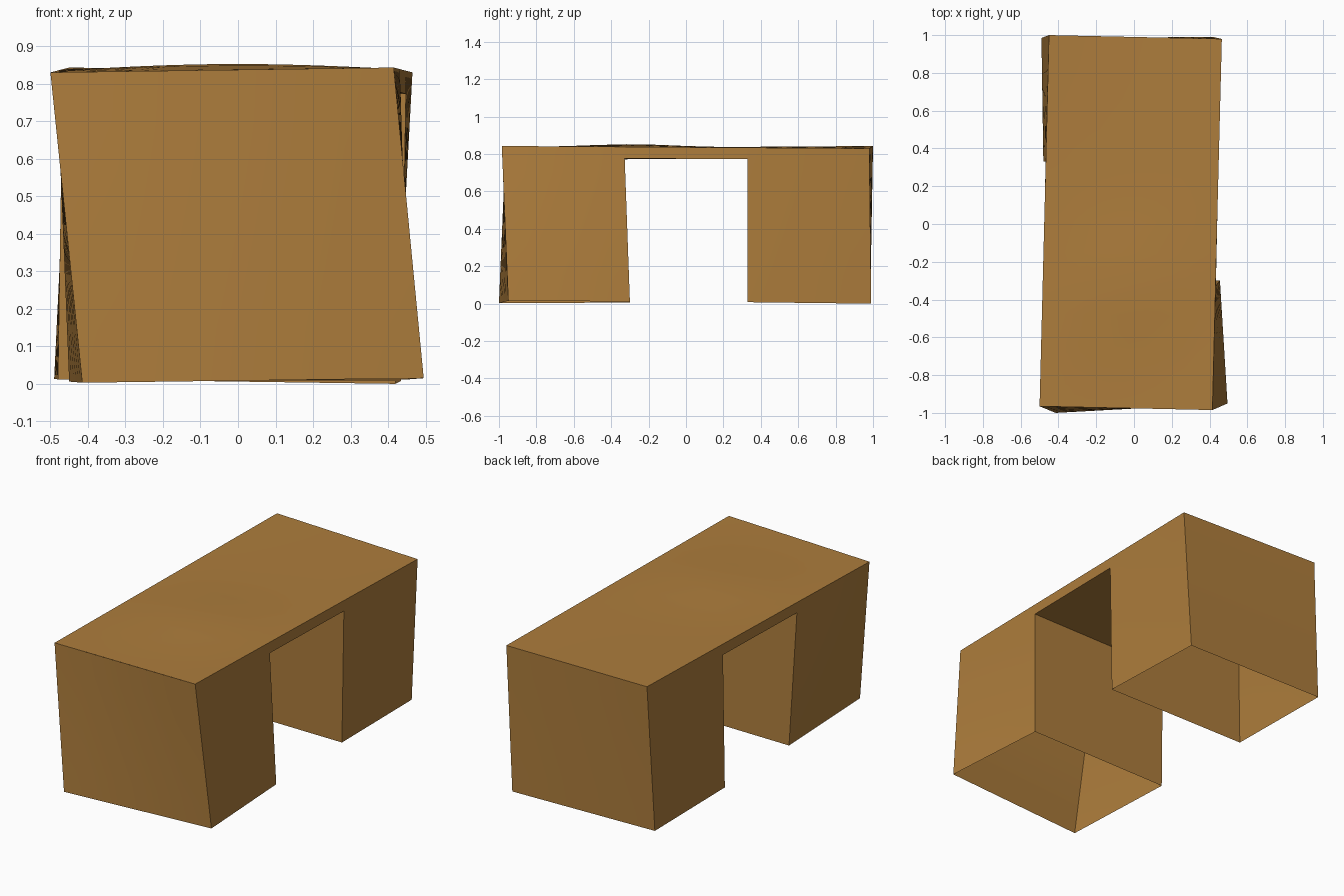
import bpy, bmesh, math
from mathutils import Vector as V

if "Cube" in bpy.data.objects:
    bpy.data.objects.remove(bpy.data.objects["Cube"])

wood = bpy.data.materials.new("warm brown wood")
wood.diffuse_color = (0.42, 0.205, 0.045, 1)
wood.use_nodes = True
wood.node_tree.nodes["Principled BSDF"].inputs["Base Color"].default_value = wood.diffuse_color

# Slightly warped desk corners, keyed by (end, side)
top = {("f", "l"): V((-0.50, -0.965, 0.83)), ("f", "r"): V((0.415, -0.985, 0.843)),
       ("b", "l"): V((-0.45, 1.0, 0.843)), ("b", "r"): V((0.465, 0.98, 0.83))}
foot = {("f", "l"): V((-0.415, -1.0, 0.003)), ("f", "r"): V((0.495, -0.95, 0.015)),
        ("b", "l"): V((-0.49, 0.985, 0.013)), ("b", "r"): V((0.42, 0.99, 0.0))}
inner_foot = {("f", "l"): V((-0.45, -0.30, 0.006)), ("f", "r"): V((0.455, -0.30, 0.012)),
              ("b", "l"): V((-0.48, 0.33, 0.012)), ("b", "r"): V((0.435, 0.33, 0.008))}


def edge_at(side, y):
    a, b = top["f", side], top["b", side]
    return a.lerp(b, (y - a.y) / (b.y - a.y))


inner_top = {(e, s): edge_at(s, -0.33 if e == "f" else 0.33) for e in "fb" for s in "lr"}
# Where the inner pedestal walls meet the underside of the top
soffit = {k: inner_top[k].lerp(inner_foot[k], 0.075) for k in inner_top}


def patch(bm, a, b, c, d, n=6, bump=None):
    """Bilinear grid over the corner loop a-b-c-d."""
    rows = []
    for i in range(n + 1):
        row = []
        for j in range(n + 1):
            p = a.lerp(b, i / n).lerp(d.lerp(c, i / n), j / n)
            if bump:
                p.z += bump(p) * math.sin(math.pi * i / n)
            row.append(bm.verts.new(p))
        rows.append(row)
    for i in range(n):
        for j in range(n):
            bm.faces.new((rows[i][j], rows[i + 1][j], rows[i + 1][j + 1], rows[i][j + 1]))


def finish(name, bm):
    bmesh.ops.remove_doubles(bm, verts=bm.verts, dist=0.0002)
    bmesh.ops.recalc_face_normals(bm, faces=bm.faces)
    me = bpy.data.meshes.new(name)
    bm.to_mesh(me)
    bm.free()
    me.materials.append(wood)
    ob = bpy.data.objects.new(name, me)
    bpy.context.collection.objects.link(ob)
    bpy.ops.object.select_all(action='DESELECT')
    ob.select_set(True)
    bpy.context.view_layer.objects.active = ob
    bpy.ops.object.shade_smooth_by_angle(angle=math.radians(30))


# Tabletop: gently bowed upper face
bm = bmesh.new()
patch(bm, top["f", "l"], top["f", "r"], top["b", "r"], top["b", "l"], 12,
      lambda p: 0.016 * math.exp(-((p.y + 0.3) / 0.32) ** 2))
finish("tabletop", bm)

# Kneehole frame: side strips and underside between the pedestals
bm = bmesh.new()
patch(bm, inner_top["f", "r"], inner_top["b", "r"], soffit["b", "r"], soffit["f", "r"], 2)
patch(bm, soffit["f", "r"], soffit["b", "r"], soffit["b", "l"], soffit["f", "l"], 2)
patch(bm, soffit["f", "l"], soffit["b", "l"], inner_top["b", "l"], inner_top["f", "l"], 2)
finish("kneehole_frame", bm)

# Pedestals: open-bottomed shells at each end
for e, name in (("f", "front_pedestal"), ("b", "back_pedestal")):
    L, R = (e, "l"), (e, "r")
    bm = bmesh.new()
    patch(bm, foot[L], foot[R], top[R], top[L])                          # end wall
    patch(bm, foot[R], inner_foot[R], inner_top[R], top[R])              # right wall
    patch(bm, foot[L], inner_foot[L], inner_top[L], top[L])              # left wall
    patch(bm, inner_foot[L], inner_foot[R], soffit[R], soffit[L])        # kneehole wall
    finish(name, bm)
